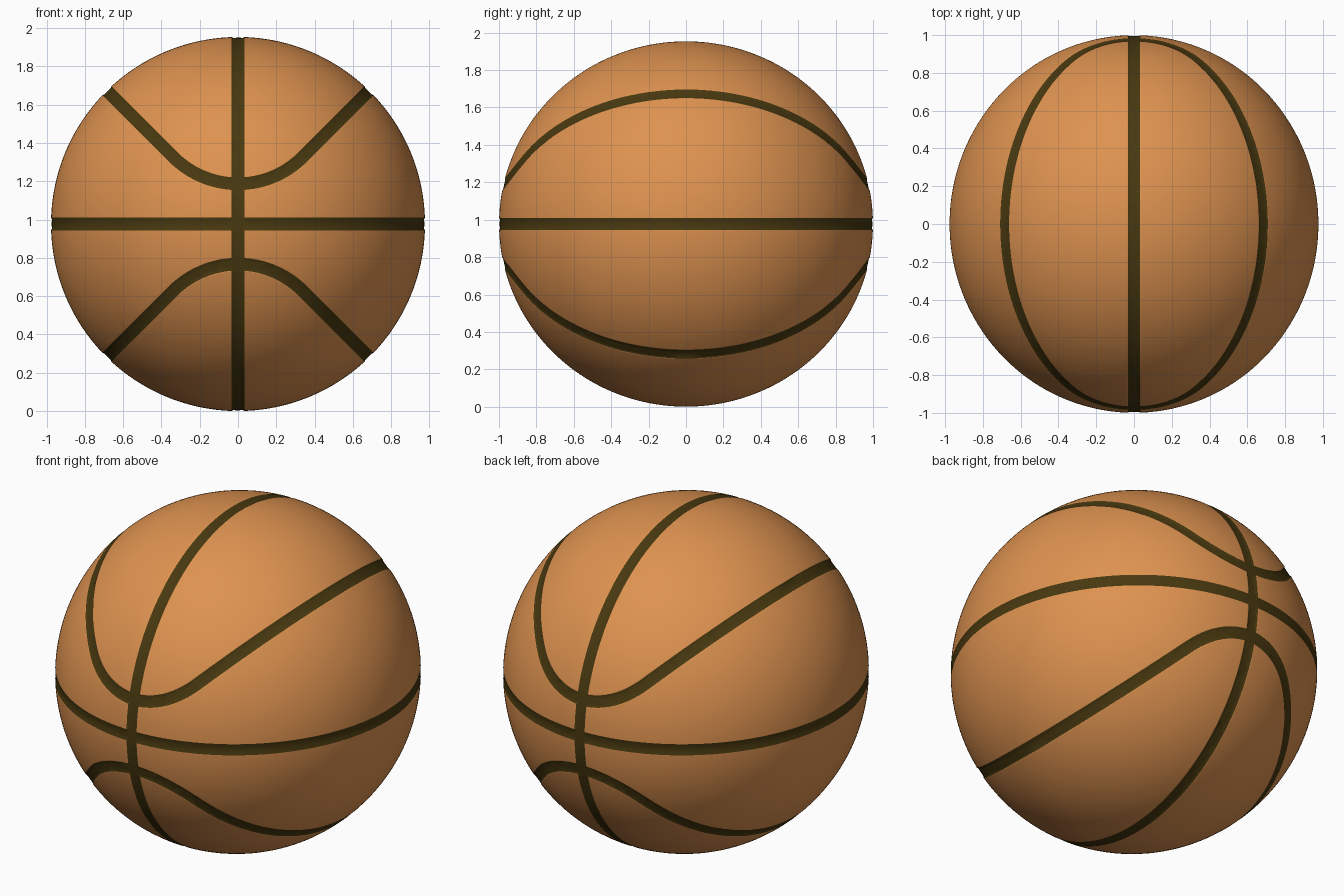
import bpy
import bmesh
from math import hypot, sqrt

if "Cube" in bpy.data.objects:
    bpy.data.objects.remove(bpy.data.objects["Cube"], do_unlink=True)

RADIUS = 0.977        # radius across x and z; y is 1
HALF_WIDTH = 0.033    # half the width of a seam
WALL = 0.008          # width of the sloped groove wall
RIM = 0.006           # narrow strip that keeps the panel edge crisp
DEPTH = 0.004         # depth of the groove
DIP = 0.21            # height of the curved seams at their middle
BEND = 0.48           # bend radius of the curved seams


def make_material(name, colour, roughness):
    mat = bpy.data.materials.new(name)
    mat.use_nodes = True
    mat.diffuse_color = (*colour, 1)
    shader = next(n for n in mat.node_tree.nodes if n.type == "BSDF_PRINCIPLED")
    shader.inputs["Base Color"].default_value = (*colour, 1)
    shader.inputs["Roughness"].default_value = roughness
    return mat


def curved(x, z):
    """Signed distance to an arc that runs on into two diagonal lines."""
    q = z - DIP - BEND
    x = abs(x)
    reach = hypot(x, q) if x <= -q else (x - q) / sqrt(2)
    return reach - BEND


# Signed distance to each seam, seen along y
SEAMS = (
    lambda p: p.x,
    lambda p: p.z,
    lambda p: curved(p.x, p.z),
    lambda p: curved(p.x, -p.z),
)


def nearest_seam(p):
    return min(abs(seam(p)) for seam in SEAMS)


def on_ball(p):
    return p / sqrt((p.x / RADIUS) ** 2 + p.y ** 2 + (p.z / RADIUS) ** 2)


def cut(bm, seam, level):
    """Cut the surface along the line where the seam distance equals level."""
    dist = {v: seam(v.co) - level for v in bm.verts}
    line = [v for v in bm.verts if abs(dist[v]) < 1e-5]
    for edge in list(bm.edges):
        a, b = edge.verts
        da, db = dist[a], dist[b]
        if da * db < 0 and min(abs(da), abs(db)) >= 1e-5:
            t = da / (da - db)
            spot = on_ball(a.co.lerp(b.co, t))
            _, vert = bmesh.utils.edge_split(edge, a, t)
            vert.co = spot
            line.append(vert)
    bmesh.ops.connect_verts(bm, verts=line)


# Ball surface
bm = bmesh.new()
bmesh.ops.create_icosphere(bm, subdivisions=6, radius=1)
for v in bm.verts:
    v.co.x *= RADIUS
    v.co.z *= RADIUS

# Seam outlines
for seam in SEAMS:
    for offset in (HALF_WIDTH - WALL, HALF_WIDTH, HALF_WIDTH + RIM):
        for side in (-1, 1):
            cut(bm, seam, side * offset)

# Seam colour, then the shallow groove
for face in bm.faces:
    face.smooth = True
    face.material_index = int(nearest_seam(face.calc_center_median()) < HALF_WIDTH)
groove = [v for v in bm.verts if nearest_seam(v.co) < HALF_WIDTH - WALL / 2]
for v in groove:
    v.co *= 1 - DEPTH

# Stand the ball on the ground
for v in bm.verts:
    v.co.z += RADIUS

mesh = bpy.data.meshes.new("ball")
bm.to_mesh(mesh)
bm.free()
mesh.materials.append(make_material("orange rubber", (0.73, 0.29, 0.08), 0.6))
mesh.materials.append(make_material("dark seam", (0.065, 0.04, 0.005), 0.7))
ball = bpy.data.objects.new("ball", mesh)
bpy.context.collection.objects.link(ball)
